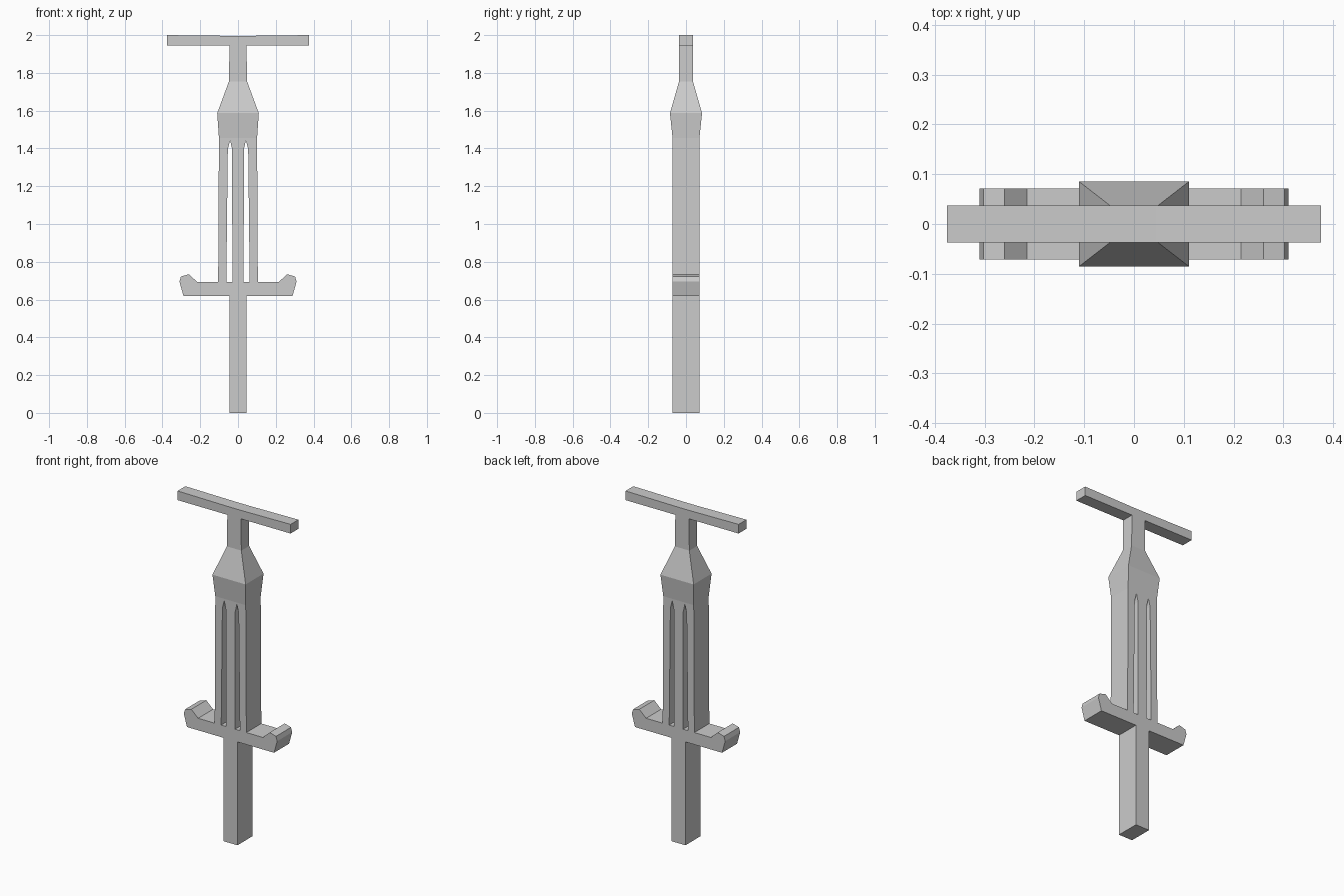
import bpy
import bmesh

if "Cube" in bpy.data.objects:
    bpy.data.objects.remove(bpy.data.objects["Cube"])


def finish(name, bm):
    bmesh.ops.recalc_face_normals(bm, faces=bm.faces)
    mesh = bpy.data.meshes.new(name)
    bm.to_mesh(mesh)
    bm.free()
    obj = bpy.data.objects.new(name, mesh)
    bpy.context.collection.objects.link(obj)
    return obj


def extruded(name, half, hy):
    """Mirror a right-half (x, z) outline and extrude it to depth +-hy."""
    pts = half + [(-x, z) for x, z in reversed(half) if x > 0]
    bm = bmesh.new()
    front = [bm.verts.new((x, -hy, z)) for x, z in pts]
    back = [bm.verts.new((x, hy, z)) for x, z in pts]
    bm.faces.new(front)
    bm.faces.new(back[::-1])
    n = len(pts)
    for i in range(n):
        j = (i + 1) % n
        bm.faces.new((front[i], front[j], back[j], back[i]))
    return finish(name, bm)


def lofted(name, sections):
    """Rectangular tube through (z, half width, half depth) sections."""
    bm = bmesh.new()
    rings = [[bm.verts.new((sx * hx, sy * hy, z))
              for sx, sy in ((-1, -1), (1, -1), (1, 1), (-1, 1))]
             for z, hx, hy in sections]
    for a, b in zip(rings, rings[1:]):
        for i in range(4):
            j = (i + 1) % 4
            bm.faces.new((a[i], a[j], b[j], b[i]))
    bm.faces.new(rings[0])
    bm.faces.new(rings[-1])
    return finish(name, bm)


# T-shaped handlebar and neck
extruded("handlebar", [(0.048, 1.755), (0.045, 1.945), (0.375, 1.945),
                       (0.375, 2.0), (0.045, 1.996)], 0.037)

# Tapered shoulder above the slotted housing
lofted("shoulder", [(1.455, 0.101, 0.071), (1.587, 0.11, 0.085),
                    (1.755, 0.048, 0.037)])

# Housing: three uprights separated by pointed through-slots
extruded("slotted_housing", [(0.03, 0.69), (0.031, 1.395), (0.042, 1.445),
                             (0.054, 1.395), (0.062, 0.69), (0.105, 0.69),
                             (0.101, 1.455)], 0.071)

# Foot pegs with raised ends, joined to the lower shaft
extruded("foot_pegs_and_shaft", [(0.046, 0.0), (0.046, 0.62), (0.289, 0.62),
                                 (0.31, 0.695), (0.302, 0.722), (0.26, 0.734),
                                 (0.215, 0.692)], 0.071)
